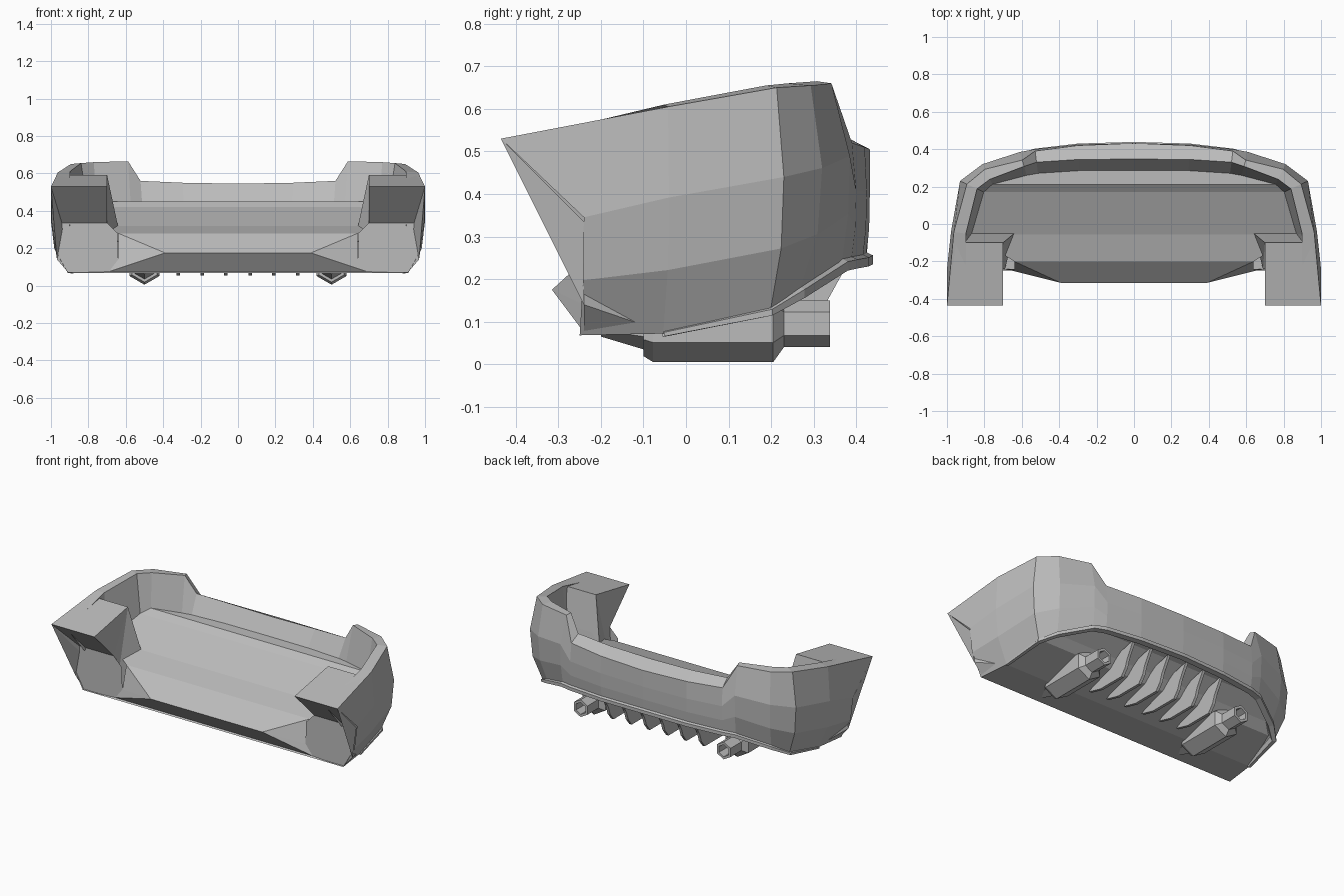
import bpy, bmesh, math
from mathutils import Vector

cube = bpy.data.objects.get("Cube")
if cube:
    bpy.data.objects.remove(cube, do_unlink=True)

grey = bpy.data.materials.new("primer_grey")
grey.use_nodes = True
colour = (0.5, 0.5, 0.5, 1)
grey.diffuse_color = colour
grey.node_tree.nodes["Principled BSDF"].inputs["Base Color"].default_value = colour


def finish(name, bm, mirror=True):
    """Weld, orient and link a mesh, optionally mirrored across x."""
    bmesh.ops.remove_doubles(bm, verts=bm.verts, dist=0.0005)
    bmesh.ops.recalc_face_normals(bm, faces=bm.faces)
    mesh = bpy.data.meshes.new(name)
    bm.to_mesh(mesh)
    bm.free()
    mesh.materials.append(grey)
    obj = bpy.data.objects.new(name, mesh)
    bpy.context.collection.objects.link(obj)
    if mirror:
        mod = obj.modifiers.new("mirror", "MIRROR")
        mod.use_clip = True
    return obj


def loft(bm, rows, closed=False, caps=False):
    """Skin consecutive rows of points with quads."""
    grid = [[bm.verts.new(p) for p in row] for row in rows]
    n = len(grid[0])
    for a, b in zip(grid, grid[1:]):
        for i in range(n if closed else n - 1):
            j = (i + 1) % n
            bm.faces.new((a[i], a[j], b[j], b[i]))
    if caps:
        ends = [bm.faces.new(grid[0]), bm.faces.new(grid[-1])]
        bmesh.ops.triangulate(bm, faces=ends)


# Plan outline of one half, from the front corner round to the rear centre
plan = [Vector(p) for p in ((1, -.24, 0), (.978, -.04, 0), (.93, .23, 0), (.81, .32, 0),
                            (.61, .385, 0), (.53, .4, 0), (.3, .425, 0), (0, .432, 0))]
rim_z = (.53, .605, .65, .655, .66, .52, .51, .505)
rim_in = (0, .015, .04, .03, .045, .01, .005, 0)
low_z = (.068, .072, .125, .17, .235, .24, .245, .25)
low_in = (.09, .09, .075, .06, .02, .012, .01, .008)
top_in = (.1, .08, .1, .09, .08, .07, .08, .085)
floor_in = (.1, .11, .14, .12, .13, .13, .14, .145)
floor_z = (.32, .32, .42, .45, .45, .45, .45, .45)
last = len(plan) - 1


def outward(i):
    if i == last:
        return Vector((0, 1, 0))
    t = plan[i + 1] - plan[max(i - 1, 0)]
    return Vector((t.y, -t.x, 0)).normalized()


def ring(insets, heights, overhang=0):
    """Row of points round the outline, inset and raised per station."""
    row = [p - outward(i) * insets[i] + Vector((0, 0, heights[i])) for i, p in enumerate(plan)]
    row[0].y -= overhang
    row[-1].x = 0
    return row


def blend(t):
    return [a + (b - a) * t for a, b in zip(low_z, rim_z)]


rim = ring(rim_in, rim_z, .195)
top = ring(top_in, [z + (.005 if 0 < i < 5 else .04 if i else -.008)
                    for i, z in enumerate(rim_z)], .17)
crease = ring(floor_in, floor_z)
mid = ring([0] * len(plan), blend(.6))
low_mid = ring([d * .2 for d in low_in], blend(.28))
low = ring(low_in, low_z)
under = [p.copy() if i < 2 else p - outward(i) * .035 + Vector((0, 0, .02))
         for i, p in enumerate(low)]

# Main shell: inner wall, rim, outer skin and recessed lower edge
bm = bmesh.new()
loft(bm, [crease, top, rim, mid, low_mid, low, under])

# Floor, wedge nose and rising underside, one strip reaching the centre line
nose = [Vector(p) for p in ((.64, -.2, .28), (.39, -.315, .175), (.69, -.24, .075))]
strip = list(reversed(crease[1:])) + nose + under
loft(bm, [strip, [Vector((0, p.y, p.z)) for p in strip]])
side = [bm.verts.new(p) for p in (nose[0], nose[1], nose[2], (.64, -.24, .14))]
bm.faces.new((side[0], side[1], side[3]))
bm.faces.new((side[1], side[2], side[3]))
bmesh.ops.dissolve_degenerate(bm, edges=bm.edges, dist=.0005)
finish("bumper_shell", bm)

# Thin lip following the lower edge
bm = bmesh.new()
lip = []
for i in range(1, len(low)):
    o, p, s = outward(i), low[i], min(1, .2 + i * .25)
    lip.append([p + o * a * s + Vector((0, 0, b * s)) for a, b in
                ((-.01, .018), (.015, .006), (.015, -.015), (-.02, -.018), (-.035, .02))])
    if i == last:
        for q in lip[-1]:
            q.x = 0
loft(bm, lip, closed=True)
finish("lower_lip", bm)

# Overhanging mounting pods: y, z, inner x, outer x
pod = ((-.435, .53, .7, 1), (-.24, .335, .7, .996), (-.24, .28, .645, .988),
       (-.24, .14, .64, .968), (-.24, .07, .69, .908), (-.05, .075, .69, .88),
       (-.05, .31, .64, .9), (-.06, .37, .7, .9), (-.1, .592, .7, .965))
bm = bmesh.new()
loft(bm, [[(a, y, z) for y, z, a, b in pod], [(b, y, z) for y, z, a, b in pod]],
     closed=True, caps=True)
finish("mounting_pod", bm)

# Hexagonal silencers with hollow tips: y, radius, centre z
bm = bmesh.new()
sections = ((-.2, .03, .095), (-.1, .06, .095), (-.1, .078, .097), (-.077, .092, .097),
            (.205, .092, .097), (.23, .055, .095), (.338, .055, .095),
            (.338, .038, .095), (.26, .038, .095))
loft(bm, [[(.5 + r * math.sin(k * math.pi / 3), y, c + r * math.cos(k * math.pi / 3))
           for k in range(6)] for y, r, c in sections], closed=True, caps=True)
finish("exhaust", bm)

# Row of diffuser fins
fin = ((0, .08), (.1, .055), (.28, .055), (.315, .1), (.335, .16), (.385, .245), (.2, .2))
bm = bmesh.new()
for k in range(3):
    x = .065 + k * .127
    loft(bm, [[(x + s, y, z) for y, z in fin] for s in (-.009, .009)], closed=True, caps=True)
finish("diffuser_fins", bm)
